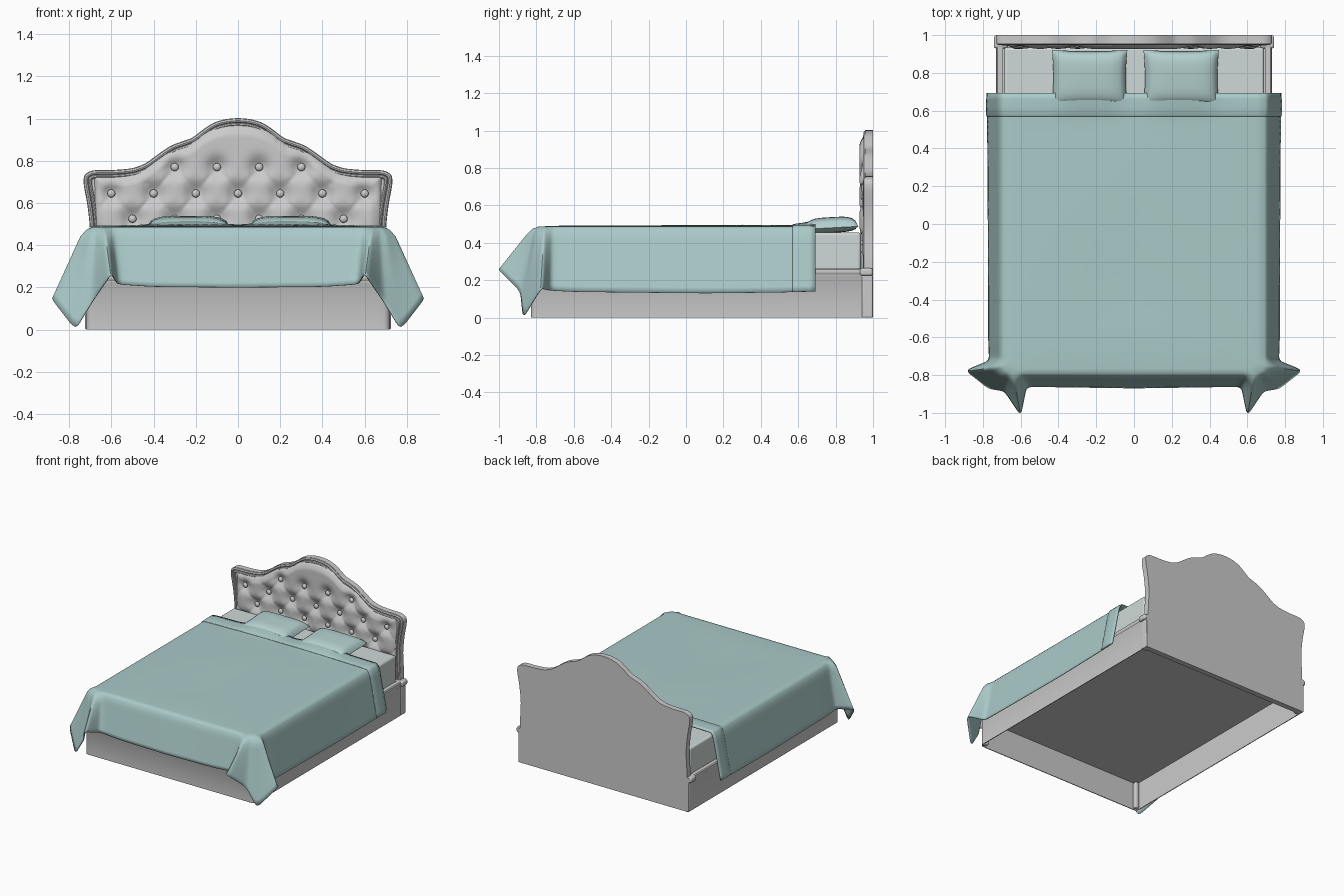
import bpy, bmesh, math
from mathutils import Vector

if "Cube" in bpy.data.objects:
    bpy.data.objects.remove(bpy.data.objects["Cube"])


def colour(name, rgb):
    m = bpy.data.materials.new(name)
    m.diffuse_color = (*rgb, 1)
    m.use_nodes = True
    m.node_tree.nodes["Principled BSDF"].inputs["Base Color"].default_value = m.diffuse_color
    return m


TEAL = colour("teal_cloth", (0.40, 0.59, 0.58))
PALE_TEAL = colour("pale_teal_cloth", (0.45, 0.63, 0.62))
PALE = colour("pale_cloth", (0.63, 0.70, 0.69))


def make(name, verts, faces, mat=None, angle=35):
    bm = bmesh.new()
    vs = [bm.verts.new(v) for v in verts]
    for f in faces:
        bm.faces.new([vs[i] for i in f])
    bmesh.ops.remove_doubles(bm, verts=bm.verts, dist=0.0003)
    bmesh.ops.recalc_face_normals(bm, faces=bm.faces)
    me = bpy.data.meshes.new(name)
    bm.to_mesh(me)
    bm.free()
    ob = bpy.data.objects.new(name, me)
    bpy.context.collection.objects.link(ob)
    if mat:
        me.materials.append(mat)
    bpy.ops.object.select_all(action='DESELECT')
    ob.select_set(True)
    bpy.context.view_layer.objects.active = ob
    bpy.ops.object.shade_smooth_by_angle(angle=math.radians(angle))
    return ob


def sheet(name, rows, mat=None, angle=35, close=False):
    n = len(rows[0])
    faces = [(i * n + j, i * n + (j + 1) % n, (i + 1) * n + (j + 1) % n, (i + 1) * n + j)
             for i in range(len(rows) - 1) for j in range(n if close else n - 1)]
    if close:
        faces += [tuple(range(n)), tuple(range((len(rows) - 1) * n, len(rows) * n))]
    return make(name, [p for r in rows for p in r], faces, mat, angle)


def box(name, lo, hi, mat=None, bevel=0.0):
    xs = list(zip(lo, hi))
    v = [(x, y, z) for x in xs[0] for y in xs[1] for z in xs[2]]
    f = [(0, 1, 3, 2), (4, 6, 7, 5), (0, 4, 5, 1), (2, 3, 7, 6), (0, 2, 6, 4), (1, 5, 7, 3)]
    ob = make(name, v, f, mat)
    if bevel:
        b = ob.modifiers.new("round", 'BEVEL')
        b.width, b.segments = bevel, 4
    return ob


def refine(pts, n, passes):
    """Subdivide a polyline of tuples and relax it."""
    out = [tuple(a + (b - a) * k / n for a, b in zip(p, q))
           for p, q in zip(pts, pts[1:]) for k in range(n)] + [pts[-1]]
    for _ in range(passes):
        out = [out[0]] + [tuple((a + 2 * b + c) / 4 for a, b, c in zip(*t))
                          for t in zip(out, out[1:], out[2:])] + [out[-1]]
    return out


def sweep(name, path, profile, place):
    """Profile (offset to the left of the path, height) swept along a 2D path."""
    rows = []
    for i, p in enumerate(path):
        a, b = path[max(i - 1, 0)], path[min(i + 1, len(path) - 1)]
        t = Vector((b[0] - a[0], b[1] - a[1])).normalized()
        rows.append([place(p[0] - t.y * o, p[1] + t.x * o, h) for o, h in profile])
    return sheet(name, rows, close=True)


# Headboard outline, right half then mirrored
half = [(0.71, 0), (0.71, 0.3), (0.698, 0.46), (0.714, 0.6), (0.733, 0.69), (0.73, 0.735),
        (0.69, 0.757), (0.6, 0.755), (0.5, 0.763), (0.44, 0.785), (0.38, 0.83), (0.32, 0.872),
        (0.27, 0.89), (0.215, 0.908), (0.17, 0.945), (0.12, 0.98), (0.06, 0.998), (0, 1.003)]
outline = refine(half + [(-x, z) for x, z in half[-2::-1]], 6, 6)
n = len(outline)
make("headboard_back", [(x, y, z) for y in (0.958, 1.0) for x, z in outline],
     [tuple(range(n)), tuple(range(n, 2 * n))] +
     [(i, (i + 1) % n, (i + 1) % n + n, i + n) for i in range(n)])

# Double-bead moulding around the headboard
sweep("headboard_moulding", outline,
      [(0, 0.995), (0, 0.965), (0.004, 0.953), (0.012, 0.948), (0.019, 0.951), (0.022, 0.958),
       (0.025, 0.95), (0.031, 0.946), (0.037, 0.95), (0.04, 0.962), (0.04, 0.995)],
      lambda x, z, h: (x, h, z))

# Diamond-tufted panel
buttons = [(x / 10, z) for z, xs in ((0.77, (-3, -1, 1, 3)), (0.645, (-6, -4, -2, 0, 2, 4, 6)),
                                     (0.525, (-5, -3, -1, 1, 3, 5)), (0.40, (-6, -4, -2, 0, 2, 4, 6)))
           for x in xs]


def tuft(x, z):
    d2 = min((x - a) ** 2 + (z - b) ** 2 for a, b in buttons)
    dimple = 1 - math.exp(-d2 / 0.0022)
    u, v = x / 0.2 + (z - 0.645) / 0.245, x / 0.2 - (z - 0.645) / 0.245
    crease = min(1, 1.3 * abs(math.sin(math.pi * u) * math.sin(math.pi * v)) ** 0.35)
    inside = max(0, min(1, (0.80 - z - max(0, abs(x) - 0.3) * 0.4) / 0.06))
    return dimple * (1 - 0.4 * inside * (1 - crease))


rows = []
for i in range(141):
    x = (i / 70 - 1) * 0.68
    top = max(z for px, z in outline if abs(px - x) < 0.014) - 0.028
    row = []
    for j in range(71):
        z = 0.24 + (top - 0.24) * j / 70
        edge = max(0, min(1, min(top - z, 0.68 - abs(x)) / 0.05)) ** 0.5
        row.append((x, 0.96 - 0.033 * edge * tuft(x, z), z))
    rows.append(row)
sheet("tufted_panel", rows, angle=60)

# Upholstery buttons
for k, (bx, bz) in enumerate(buttons):
    rows = []
    for i in range(9):
        a = math.pi * i / 8
        rows.append([(bx + 0.019 * math.sin(a) * math.cos(b), 0.946 - 0.012 * math.cos(a),
                      bz + 0.019 * math.sin(a) * math.sin(b))
                     for b in [math.tau * s / 16 for s in range(17)]])
    sheet(f"button_{k}", rows, angle=60)

# Bed base: thin rails with a moulded top, rounded front corners
arc = [(0.69 + 0.03 * math.cos(a), -0.80 - 0.03 * math.sin(a))
       for a in [math.pi / 2 * k / 6 for k in range(7)]]
right = [(0.72, 0.999), (0.72, 0.9), (0.72, -0.79)] + arc + [(0.67, -0.83)]
sweep("base_rails", right + [(-x, y) for x, y in reversed(right)],
      [(0, 0), (0, 0.215), (0.004, 0.222), (0.004, 0.23), (0.009, 0.236), (0.011, 0.246),
       (0.009, 0.256), (0.002, 0.262), (-0.026, 0.262), (-0.026, 0.232), (-0.006, 0.22), (-0.006, 0)],
      lambda x, y, h: (x, y, h))
for s, side in ((-1, "left"), (1, "right")):
    xs = sorted((s * 0.675, s * 0.712))
    box(f"front_post_{side}", (xs[0], -0.82, 0.002), (xs[1], -0.785, 0.21), bevel=0.01)
    xs = sorted((s * 0.68, s * 0.724))
    box(f"head_post_{side}", (xs[0], 0.94, 0), (xs[1], 0.999, 0.23), bevel=0.008)
    xs = sorted((s * 0.67, s * 0.742))
    box(f"post_collar_{side}", (xs[0], 0.93, 0.224), (xs[1], 0.999, 0.264), bevel=0.012)
box("bed_deck", (-0.71, -0.82, 0.212), (0.71, 0.97, 0.228))

# Mattress
box("mattress", (-0.688, -0.785, 0.225), (0.688, 0.935, 0.455), PALE, 0.015)

# Pillows with pinched edges
for name, cx in (("pillow_left", -0.235), ("pillow_right", 0.25)):
    verts = []
    for s in (1, -1):
        for i in range(25):
            for j in range(25):
                u, v = i / 12 - 1, j / 12 - 1
                h = ((1 - u ** 4) * (1 - v ** 4)) ** 0.45
                verts.append((cx + 0.2 * u * (1 - 0.04 * (1 - v * v)),
                              0.775 + 0.147 * v * (1 - 0.05 * (1 - u * u)),
                              0.480 + 0.008 * v + s * h * (0.057 if s > 0 else 0.027)))
    faces = [(o + i * 25 + j, o + i * 25 + j + 1, o + i * 25 + j + 26, o + i * 25 + j + 25)
             for o in (0, 625) for i in range(24) for j in range(24)]
    make(name, verts, faces, PALE_TEAL, 60)


# Blanket: stations (top edge x, y, hem x, y, z) around the right half
def drape(st, lift=0.0):
    tx, ty, hx, hy, hz = st
    cy, col = max(ty, -0.4), []
    for i in range(17):
        t = i / 16
        x, y = tx * t, cy + (ty - cy) * t
        sag = 0.007 * (1 - t ** 3) + 0.003 * math.sin(5 * y + 4 * x) * (1 - t)
        bump = 0.022 * math.exp(-((x - 0.24) / 0.17) ** 4 - ((y - 0.7) / 0.09) ** 2)
        col.append((x + lift * t, y, 0.484 + sag + bump + lift))
    ax, ay, az = tx + 0.3 * (hx - tx), ty + 0.3 * (hy - ty), 0.44
    col.append((tx + 0.15 * (hx - tx) + lift, ty + 0.15 * (hy - ty), 0.472 + lift * 0.7))
    for i in range(11):
        t = i / 10
        col.append((ax + (hx - ax) * t + lift, ay + (hy - ay) * t, az + (hz - az) * t))
    return col


stations = refine([(0.69, 0.69, 0.775, 0.69, 0.14), (0.69, 0.5, 0.775, 0.5, 0.135),
                   (0.69, 0.1, 0.772, 0.1, 0.13), (0.69, -0.6, 0.77, -0.6, 0.138),
                   (0.69, -0.71, 0.765, -0.725, 0.145), (0.688, -0.755, 0.89, -0.775, 0.155),
                   (0.675, -0.775, 0.77, -0.87, 0.0), (0.665, -0.785, 0.685, -0.885, 0.14),
                   (0.64, -0.79, 0.60, -1.012, 0.265), (0.59, -0.79, 0.57, -0.86, 0.215),
                   (0.4, -0.79, 0.4, -0.862, 0.203), (0, -0.79, 0, -0.868, 0.2)], 8, 2)
fold = [(0.69, y, 0.775, y, 0.14) for y in (0.693, 0.66, 0.62, 0.575, 0.57)]
for ob in (sheet("blanket", [drape(s) for s in stations], TEAL, 50),
           sheet("blanket_turnover", [drape(s, l) for s, l in zip(fold, (.003, .005, .005, .005, .002))],
                 TEAL, 50)):
    m = ob.modifiers.new("mirror", 'MIRROR')
    m.use_clip = True
    s = ob.modifiers.new("thickness", 'SOLIDIFY')
    s.thickness, s.offset = 0.005, 0
